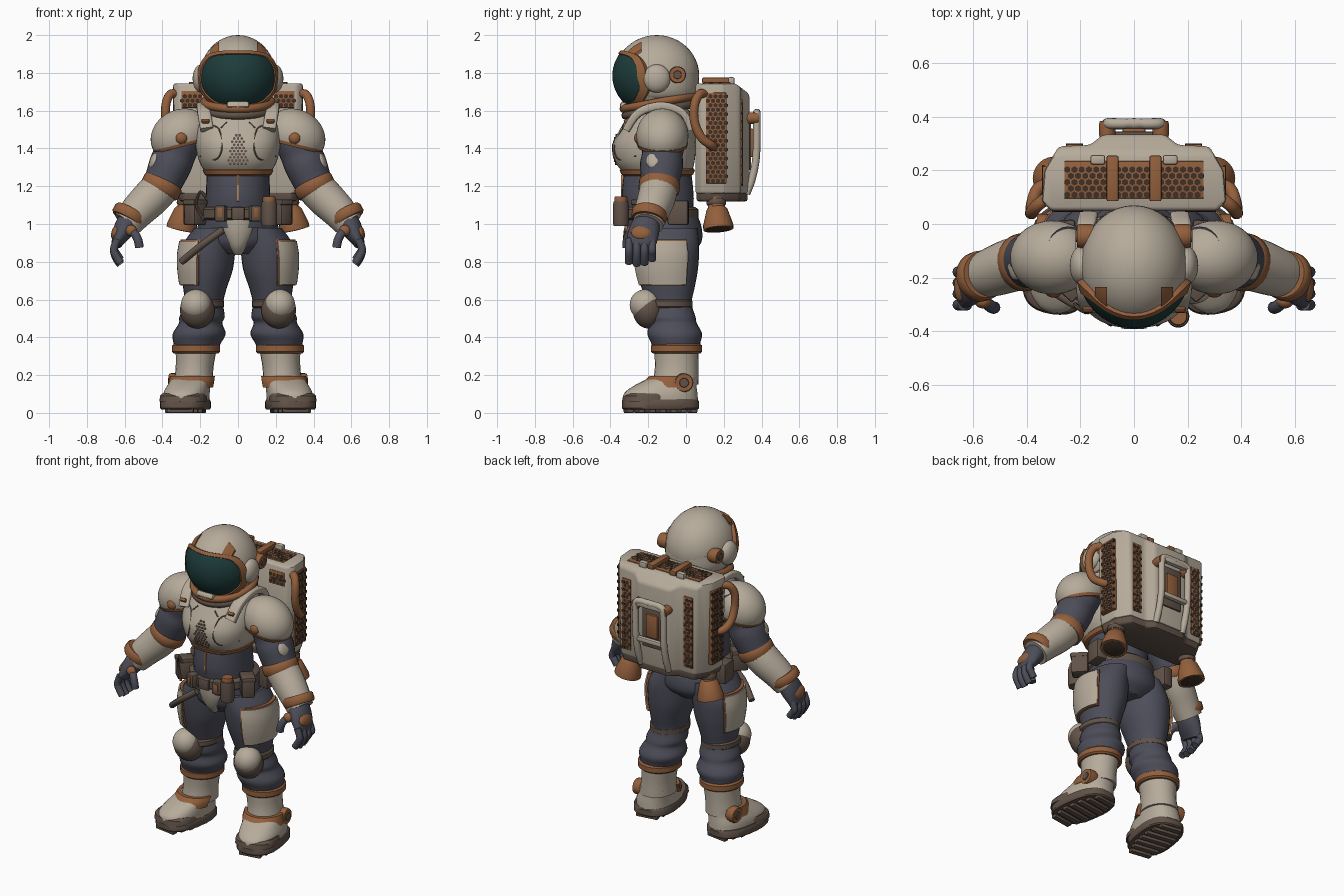
import bpy, bmesh, math
from mathutils import Vector, Matrix, Euler
from mathutils.bvhtree import BVHTree

if "Cube" in bpy.data.objects:
    bpy.data.objects.remove(bpy.data.objects["Cube"])

def material(name, r, g, b):
    m = bpy.data.materials.new(name)
    m.diffuse_color = (r, g, b, 1)
    m.use_nodes = True
    m.node_tree.nodes["Principled BSDF"].inputs["Base Color"].default_value = m.diffuse_color
    return m
SHELL = material("bone_shell", .47, .41, .33)
COPPER = material("worn_copper", .29, .115, .045)
TAN = material("bright_copper", .50, .25, .10)
CLOTH = material("slate_cloth", .073, .075, .1)
BROWN = material("dark_leather", .12, .085, .065)
GLASS = material("teal_glass", .012, .045, .043)
SOOT = material("dark_mesh", .05, .03, .02)

def finish(bm, name, mat, pair=False):
    """Turn a bmesh into an object, plus its mirror image when pair is set."""
    bmesh.ops.recalc_face_normals(bm, faces=bm.faces)
    for side in (("left", "right") if pair else ("",)):
        if side == "right":
            bmesh.ops.scale(bm, vec=(-1, 1, 1), verts=bm.verts)
            bmesh.ops.reverse_faces(bm, faces=bm.faces)
        me = bpy.data.meshes.new(name)
        bm.to_mesh(me)
        me.materials.append(mat)
        me.shade_smooth()
        me.set_sharp_from_angle(angle=math.radians(38))
        ob = bpy.data.objects.new(name + ("_" + side if side else ""), me)
        bpy.context.collection.objects.link(ob)
    bm.free()
    return ob

def spline(pts, sub, closed):
    n, out = len(pts), []
    g = lambda i: pts[i % n] if closed else pts[max(0, min(n - 1, i))]
    for i in range(n if closed else n - 1):
        for k in range(sub):
            t = k / sub
            out.append([.5 * (2*b + (c-a)*t + (2*a-5*b+4*c-d)*t*t + (3*b-a-3*c+d)*t**3)
                        for a, b, c, d in zip(g(i-1), g(i), g(i+1), g(i+2))])
    return out if closed else out + [list(pts[-1])]

def loft(name, mat, pts, ref=(1, 0, 0), axis=None, seg=24, p=2, sub=4, pair=False, arc=None, off=.02, closed=False):
    """Skin (super)elliptic rings x,y,z,ra,rb along a path; arc makes a wrapped plate."""
    rows = spline(pts, sub, closed)
    n, bm, rings, t = len(rows), bmesh.new(), [], Vector((0, 0, 1))
    if arc:
        a = [math.radians(arc[0] + (arc[1] - arc[0]) * k / 14) for k in range(15)]
        prof = [(x, off) for x in a] + [(x, -.01) for x in reversed(a)]
    else:
        prof = [(2 * math.pi * k / seg, 0) for k in range(seg)]
    for i, r in enumerate(rows):
        nxt = rows[(i+1) % n] if closed else rows[min(i+1, n-1)]
        prv = rows[i-1] if closed or i else rows[0]
        d = Vector(axis) if axis else Vector(nxt[:3]) - Vector(prv[:3])
        if d.length > 1e-6:
            t = d.normalized()
        u = Vector(ref) - t * t.dot(Vector(ref))
        u.normalize()
        v = t.cross(u)
        ring = []
        for ang, o in prof:
            c, s = (math.copysign(abs(q) ** (2 / p), q) for q in (math.cos(ang), math.sin(ang)))
            ring.append(bm.verts.new(Vector(r[:3]) + u * c * (r[3] + o) + v * s * (r[4] + o)))
        rings.append(ring)
    m = len(prof)
    for i in range(n if closed else n - 1):
        A, B = rings[i], rings[(i+1) % n]
        for j in range(m):
            bm.faces.new((A[j], A[(j+1) % m], B[(j+1) % m], B[j]))
    if not closed:
        bm.faces.new(rings[0][::-1])
        bm.faces.new(rings[-1])
    return finish(bm, name, mat, pair)

def tube(name, mat, pts, r, ref=(1, 0, 0), **k):
    return loft(name, mat, [(*q, r, r) for q in pts], ref, seg=k.pop("seg", 12), **k)

def band(name, mat, p0, p1, ra, rb, ref=(1, 0, 0), pair=True, **k):
    a, b = Vector(p0), Vector(p1)
    return loft(name, mat, [(*a.lerp(b, f), ra * s, rb * s) for f, s in
                ((0, .92), (.18, 1), (.82, 1), (1, .92))], ref, sub=1, pair=pair, **k)

def box(name, mat, c, size, rot=(0, 0, 0), bevel=.012, pair=False):
    bm = bmesh.new()
    bmesh.ops.create_cube(bm, size=1)
    bmesh.ops.scale(bm, vec=size, verts=bm.verts)
    bmesh.ops.bevel(bm, geom=bm.edges[:], offset=bevel, segments=2, profile=.5, affect='EDGES')
    bm.transform(Matrix.Translation(c) @ Euler(rot).to_matrix().to_4x4())
    return finish(bm, name, mat, pair)

def cut(bm, co, no):
    bmesh.ops.bisect_plane(bm, geom=bm.verts[:] + bm.edges[:] + bm.faces[:], plane_co=co, plane_no=no, clear_outer=True)
    bmesh.ops.holes_fill(bm, edges=[e for e in bm.edges if e.is_boundary], sides=0)

def ball(name, mat, c, radii, cuts=(), rot=(0, 0, 0), pair=False):
    bm = bmesh.new()
    bmesh.ops.create_uvsphere(bm, u_segments=40, v_segments=24, radius=1)
    bmesh.ops.scale(bm, vec=radii, verts=bm.verts)
    bm.transform(Matrix.Translation(c) @ Euler(rot).to_matrix().to_4x4())
    for co, no in cuts:
        cut(bm, co, no)
    return finish(bm, name, mat, pair)

def hexes(name, mat, spots, normal, r, pair=False):
    bm, q = bmesh.new(), Vector(normal).to_track_quat('Z', 'Y').to_matrix().to_4x4()
    for s in spots:
        bmesh.ops.create_cone(bm, cap_ends=True, segments=6, radius1=r, radius2=r, depth=.01, matrix=Matrix.Translation(s) @ q)
    return finish(bm, name, mat, pair)

def grille(name, c, u, v, w, h, pair=False):
    """Copper plate with staggered dark holes."""
    c, u, v = Vector(c), Vector(u), Vector(v)
    nrm, st, spots = u.cross(v), .027, []
    box(name, COPPER, c, [abs(u[i]) * w + abs(v[i]) * h + abs(nrm[i]) * .03 for i in range(3)], bevel=.004, pair=pair)
    for j in range(int(h / (st * .87))):
        for i in range(int(w / st)):
            x = (i + .4 + .5 * (j % 2)) * st - w / 2
            spots.append(c + nrm * .0115 + u * x + v * ((j + .6) * st * .87 - h / 2))
    hexes(name + "_holes", SOOT, spots, nrm, .0125, pair)

# Helmet, visor and frame
H, R = Vector((0, -.155, 1.785)), (.215, .235, .213)
ball("helmet", SHELL, H, (.2, .225, .215))
loft("helmet_base", SHELL, [(0, -.13, 1.655, .15, .155), (0, -.13, 1.675, .18, .185), (0, -.135, 1.72, .198, .203), (0, -.145, 1.79, .2, .212)], axis=(0, 0, 1), seg=32)
half = [(0, .115), (.09, .112), (.15, .095), (.185, .05), (.195, 0), (.187, -.07), (.13, -.133), (.06, -.153), (0, -.155)]
outline = half + [(-x, z) for x, z in half[-2:0:-1]]
def face_patch(name, mat, steps, fill):
    bm, rings = bmesh.new(), []
    for s, e in steps:
        ring = []
        for x, z in spline(outline, 3, True):
            th, ph = math.asin(math.hypot(x / R[0], z / R[2])) * s, math.atan2(z / R[2], x / R[0])
            d = (math.sin(th) * math.cos(ph), -math.cos(th), math.sin(th) * math.sin(ph))
            ring.append(bm.verts.new(H + Vector([d[i] * R[i] * e for i in range(3)])))
        rings.append(ring)
    for A, B in zip(rings, rings[1:]):
        for j in range(len(A)):
            k = (j + 1) % len(A)
            bm.faces.new((A[j], A[k], B[k], B[j]))
    if fill:
        bm.faces.new(rings[0])
    finish(bm, name, mat)
face_patch("visor", GLASS, [(s / 10, 1) for s in (.6, 2, 3.5, 5, 6.5, 8, 9, 10)], True)
face_patch("visor_frame", COPPER, [(.97, .98), (.99, 1.03), (1.16, 1.03), (1.2, .94)], False)
ball("brow_plate", COPPER, H, (.209, .234, .222), [((.145, 0, 0), (1, 0, 0)), ((.1, 0, 0), (-1, 0, 0)), ((0, -.235, 0), (0, 1, 0)), ((0, 0, 1.88), (0, 0, -1))], pair=True)
box("chin_guard", SHELL, (0, -.325, 1.625), (.12, .05, .035), (-.5, 0, 0))
ball("ear_cup", SHELL, (.195, -.155, 1.77), (.045, .072, .075), pair=True)
band("ear_dial", COPPER, (.15, -.045, 1.79), (.212, -.045, 1.79), .045, .045, (0, 1, 0))
band("ear_dial_hub", BROWN, (.2, -.045, 1.79), (.218, -.045, 1.79), .022, .022, (0, 1, 0))
circle = [math.tau * i / 12 for i in range(12)]
tube("neck_ring", COPPER, [(.178 * math.cos(a), -.14 + .19 * math.sin(a), 1.645 + .035 * math.sin(a)) for a in circle], .022, (0, 0, 1), closed=True)
tube("neck_seal", BROWN, [(.175 * math.cos(a), -.14 + .18 * math.sin(a), 1.605 + .03 * math.sin(a)) for a in circle], .022, (0, 0, 1), closed=True)

# Torso
up = (0, 0, 1)
chest = loft("chest_armour", SHELL, [(0, -.15, 1.27, .17, .18), (0, -.165, 1.33, .205, .21), (0, -.167, 1.42, .225, .22),
    (0, -.15, 1.51, .222, .195), (0, -.14, 1.58, .195, .165), (0, -.14, 1.63, .15, .14)], axis=up, seg=48, p=2.4)
bvh = BVHTree.FromPolygons([v.co.copy() for v in chest.data.vertices], [list(f.vertices) for f in chest.data.polygons])
def on_chest(x, z):
    return bvh.ray_cast(Vector((x, -2, z)), Vector((0, 1, 0)))[0]
hexes("chest_vents", BROWN, [on_chest((i - 3 + .5 * (j % 2)) * .02, 1.32 + j * .0165) for j in range(10) for i in range(7)
      if abs(i - 3 + .5 * (j % 2)) * .02 < .058 - j * .004], (0, -1, 0), .0075)
for nm, line in (("chest_seam", [(.2, 1.36), (.12, 1.34), (.085, 1.4), (.1, 1.5), (.16, 1.53)]), ("chest_slot", [(.06, 1.54), (.09, 1.51)])):
    tube(nm, BROWN, [on_chest(*q) for q in line], .004, (0, -1, 0), pair=True, seg=8)
loft("chest_trim", COPPER, [(0, -.152, z, r, r + .012) for z, r in ((1.255, .165), (1.262, .178), (1.285, .187), (1.295, .18))], axis=up, p=2.4, sub=1, seg=48)
loft("abdomen", CLOTH, [(0, -.14, .98, .19, .18), (0, -.145, 1.08, .175, .185), (0, -.15, 1.16, .17, .19), (0, -.15, 1.3, .165, .175)], axis=up, seg=32)
box("zip", TAN, (0, -.335, 1.19), (.012, .02, .14), bevel=.003)
loft("shoulder_strap", SHELL, [(.165, -.315, 1.5, .035, .02), (.18, -.25, 1.59, .035, .022), (.185, -.13, 1.625, .035, .022),
     (.18, -.02, 1.59, .035, .02), (.17, .03, 1.5, .035, .02)], p=4, pair=True)
box("strap_tab", COPPER, (.172, -.318, 1.545), (.04, .02, .02), (.7, 0, 0), .005, True)

# Hips and belt
loft("hips", CLOTH, [(0, -.11, .84, .1, .13), (0, -.105, .9, .21, .185), (0, -.11, .98, .215, .193), (0, -.13, 1.06, .19, .185)], axis=up, seg=32)
loft("groin_plate", SHELL, [(0, -.215, .835, .02, .04), (0, -.24, .88, .05, .055), (0, -.26, .95, .08, .06), (0, -.27, 1.02, .088, .06)], axis=up)
band("belt", BROWN, (0, -.14, 1.02), (0, -.14, 1.09), .208, .205, pair=False, seg=40)
box("buckle", BROWN, (0, -.345, 1.055), (.07, .03, .07), bevel=.008)
box("front_pouch", BROWN, (.09, -.335, 1.055), (.06, .06, .085), (0, 0, .25), pair=True)
box("front_pouch_clasp", COPPER, (.096, -.366, 1.06), (.025, .008, .05), (0, 0, .25), .002, True)
box("hip_pouch", BROWN, (.225, -.225, 1.06), (.08, .1, .13), (0, 0, .75), pair=True)
box("hip_pouch_flap", BROWN, (.227, -.227, 1.115), (.086, .106, .03), (0, 0, .75), .008, True)
box("side_pouch", BROWN, (.25, -.04, 1.06), (.07, .11, .13), (0, 0, -.1), pair=True)
band("canister", BROWN, (.165, -.345, .99), (.165, -.345, 1.12), .042, .042, pair=False)
band("canister_cap", COPPER, (.165, -.345, 1.1), (.165, -.345, 1.145), .034, .034, pair=False)
tube("tool_handle", BROWN, [(-.08, -.31, .97), (-.19, -.31, .89), (-.3, -.25, .80)], .019, (0, 1, 0))
tube("belt_cable", BROWN, [(-.17, -.33, 1.14), (-.2, -.32, 1.17), (-.22, -.3, 1.1), (-.18, -.33, 1.02)], .008, (0, 1, 0), seg=8)

# Legs
down = (0, 0, -1)
leg = [(.12, -.11, .98, .11, .17), (.155, -.105, .88, .142, .175), (.165, -.1, .76, .138, .163), (.175, -.095, .66, .115, .14), (.18, -.09, .58, .102, .12),
       (.19, -.08, .51, .12, .13), (.198, -.07, .475, .115, .127), (.205, -.06, .42, .14, .145), (.215, -.055, .375, .128, .132), (.22, -.05, .33, .11, .12)]
loft("trouser_leg", CLOTH, leg, axis=down, pair=True, seg=28)
plate = [(.158, -.103, .91, .135, .16), (.163, -.1, .84, .142, .17), (.166, -.1, .76, .138, .163), (.172, -.096, .68, .122, .147)]
loft("thigh_plate", SHELL, plate, axis=down, arc=(-36, 70), off=.018, pair=True)
loft("thigh_plate_edge", COPPER, [(x, y, z * 1.06 - .047, a, b) for x, y, z, a, b in plate], axis=down, arc=(-39, 73), off=.01, pair=True)
band("knee_strap", BROWN, (.185, -.1, .60), (.185, -.1, .555), .112, .135)
ball("knee_backing", BROWN, (.215, -.2, .545), (.092, .082, .098), pair=True)
ball("knee_pad", SHELL, (.222, -.215, .572), (.08, .083, .082), pair=True)
band("boot_cuff", COPPER, (.222, -.05, .315), (.222, -.05, .365), .128, .136, seg=32)

# Boots
loft("boot_shaft", SHELL, [(.222, -.05, .33, .108, .118), (.23, -.05, .24, .1, .115), (.237, -.055, .15, .105, .122)], axis=down, pair=True)
toe = (1, .15, 0)
loft("boot_foot", SHELL, [(.275, -.135, .06, .118, .2), (.272, -.133, .105, .118, .194), (.258, -.105, .15, .11, .16), (.24, -.06, .19, .103, .118)], toe, up, p=2.4, pair=True, seg=32)
loft("boot_sole", BROWN, [(.278, -.135, z, .128 * s, .204 * s) for z, s in ((.018, .96), (.025, 1), (.06, 1), (.07, .96))], toe, up, p=2.6, sub=1, pair=True, seg=36)
loft("boot_toe_cap", BROWN, [(.29, -.215, .06, .124, .122), (.289, -.21, .09, .122, .121), (.287, -.2, .102, .114, .114)], toe, up, p=2.6, sub=1, pair=True, seg=36)
for i in range(7):
    d = (i - 3) * .056
    w = .2 - .03 * (abs(i - 3) // 2) - .03 * (abs(i - 3) == 3)
    box("boot_tread", BROWN, (.278 + d * .15, -.135 - d, .014), (w, .034, .028), (0, 0, .15), .004, True)
loft("ankle_strap", COPPER, [(.25, -.085, .135, .113, .145), (.243, -.075, .165, .112, .14), (.238, -.06, .195, .11, .122)], toe, down, arc=(-20, 170), off=.012, pair=True)
band("ankle_disc", COPPER, (.3, -.015, .16), (.365, -.01, .16), .05, .05, (0, 1, 0))
band("ankle_disc_hub", BROWN, (.35, -.01, .16), (.37, -.01, .16), .025, .025, (0, 1, 0))

# Arms
side = (0, 1, 0)
loft("arm_sleeve", CLOTH, [(.24, -.11, 1.55, .1, .1), (.31, -.12, 1.43, .115, .112), (.335, -.125, 1.37, .108, .11), (.36, -.13, 1.31, .114, .112),
     (.405, -.14, 1.21, .1, .1), (.47, -.16, 1.13, .09, .09)], side, pair=True)
cap, rad, low, tilt = (.305, -.125, 1.468), (.163, .138, .137), (-.25, 0, -1), (0, .5, 0)
ball("shoulder_pad", SHELL, cap, rad, [((.45, 0, 1.375), low)], tilt, True)
ball("shoulder_rim", COPPER, cap, [r + .005 for r in rad], [((.45, 0, 1.37), low), ((.45, 0, 1.388), (.25, 0, 1))], tilt, True)
ball("shoulder_stud", COPPER, (.3, -.25, 1.455), (.032, .025, .032), pair=True)
ball("upper_arm_patch", SHELL, (.44, -.15, 1.335), (.025, .06, .055), rot=(0, -.4, 0), pair=True)
loft("forearm_guard", SHELL, [(.395, -.14, 1.21, .1, .1), (.46, -.155, 1.14, .1, .1), (.53, -.18, 1.07, .092, .092), (.59, -.2, 1.0, .08, .08)], side, pair=True)
band("elbow_band", COPPER, (.39, -.138, 1.228), (.42, -.145, 1.17), .109, .109, side)
band("wrist_band", COPPER, (.56, -.19, 1.07), (.587, -.2, 1.022), .094, .094, side)

# Gloves
loft("glove_palm", CLOTH, [(.57, -.2, 1.03, .065, .06), (.605, -.22, .97, .08, .055), (.635, -.235, .91, .08, .035), (.64, -.24, .885, .07, .025)], side, pair=True)
ball("knuckle_guard", COPPER, (.648, -.235, .955), (.022, .055, .04), rot=(0, -.3, 0), pair=True)
ball("thumb_guard", COPPER, (.565, -.29, .965), (.03, .025, .03), pair=True)
for i, nm in enumerate(("index", "middle", "ring", "little")):
    y, dz = -.302 + i * .041, (.01, 0, .005, .025)[i]
    tube(nm + "_finger", CLOTH, [(.638, y, .92), (.657, y, .865), (.645, y, .82 + dz), (.622, y, .785 + dz)], .021, side, pair=True)
tube("thumb", CLOTH, [(.585, -.265, .985), (.545, -.3, .945), (.528, -.312, .91), (.522, -.312, .875)], .023, side, pair=True)

# Backpack body from a plan outline, with a sloped top rear edge
plan = [(.31, .05), (.345, .085), (.335, .2), (.282, .29), (.165, .295), (.115, .335)]
plan += [(-x, y) for x, y in reversed(plan)]
def prism(name, mat, z0, z1, scale, bevel):
    bm = bmesh.new()
    f = bm.faces.new([bm.verts.new((x * scale, .17 + (y - .17) * scale, z0)) for x, y in plan])
    ext = bmesh.ops.extrude_face_region(bm, geom=[f])
    bmesh.ops.translate(bm, vec=(0, 0, z1 - z0), verts=[v for v in ext["geom"] if isinstance(v, bmesh.types.BMVert)])
    bmesh.ops.scale(bm, vec=(.95, 1, 1), verts=[v for v in bm.verts if v.co.z < 1.18])
    cut(bm, (0, .255, 1.75), (0, .7, .9))
    bmesh.ops.bevel(bm, geom=bm.edges[:], offset=bevel, segments=2, profile=.5, affect='EDGES')
    finish(bm, name, mat)
prism("pack_body", SHELL, 1.16, 1.745, 1, .014)
prism("pack_base", BROWN, 1.12, 1.2, .95, .012)
grille("pack_side_grille", (.327, .16, 1.455), (0, 1, 0), (0, 0, 1), .11, .48, True)
grille("pack_rear_grille", (.222, .284, 1.43), (-1, 0, 0), (0, 0, 1), .062, .46, True)
grille("pack_top_grille", (0, .165, 1.736), (1, 0, 0), (0, 1, 0), .52, .14)
grille("pack_front_grille", (.245, .062, 1.66), (1, 0, 0), (0, 0, 1), .11, .09, True)
box("pack_top_strap", COPPER, (.08, .17, 1.76), (.045, .17, .03), bevel=.006, pair=True)
box("pack_top_clip", SHELL, (.135, .24, 1.757), (.055, .035, .04), bevel=.008, pair=True)

# Backpack rear handle, hoses and thrusters
tube("rear_handle", SHELL, [(.1, .32, 1.16), (.1, .35, 1.24), (.1, .372, 1.36), (.1, .375, 1.54), (.085, .375, 1.585), (0, .375, 1.59)], .02, (1, .01, .02), pair=True)
box("handle_pad", SHELL, (0, .375, 1.575), (.19, .034, .04), bevel=.01)
box("handle_bridge", SHELL, (0, .368, 1.34), (.2, .03, .03), bevel=.008)
box("rear_panel", BROWN, (0, .335, 1.42), (.15, .02, .27), bevel=.005)
box("rear_hatch", COPPER, (0, .345, 1.43), (.085, .025, .15), bevel=.006)
band("handle_socket", COPPER, (.1, .32, 1.56), (.1, .385, 1.56), .03, .03)
tube("side_hose", COPPER, [(.32, .1, 1.69), (.36, .07, 1.685), (.382, .045, 1.63), (.382, .045, 1.54), (.378, .08, 1.46), (.36, .13, 1.42), (.32, .15, 1.41)], .024, (.3, .1, 1), pair=True)
loft("thruster", COPPER, [(.27, .16, 1.14, .045, .045), (.276, .162, 1.09, .045, .045), (.28, .164, 1.075, .056, .056), (.295, .17, .995, .08, .08), (.3, .172, .972, .08, .08)], sub=1, pair=True)
band("thruster_nozzle", SOOT, (.298, .171, .98), (.3005, .172, .969), .066, .066)
band("thruster_collar", BROWN, (.27, .16, 1.13), (.274, .161, 1.1), .052, .052)
